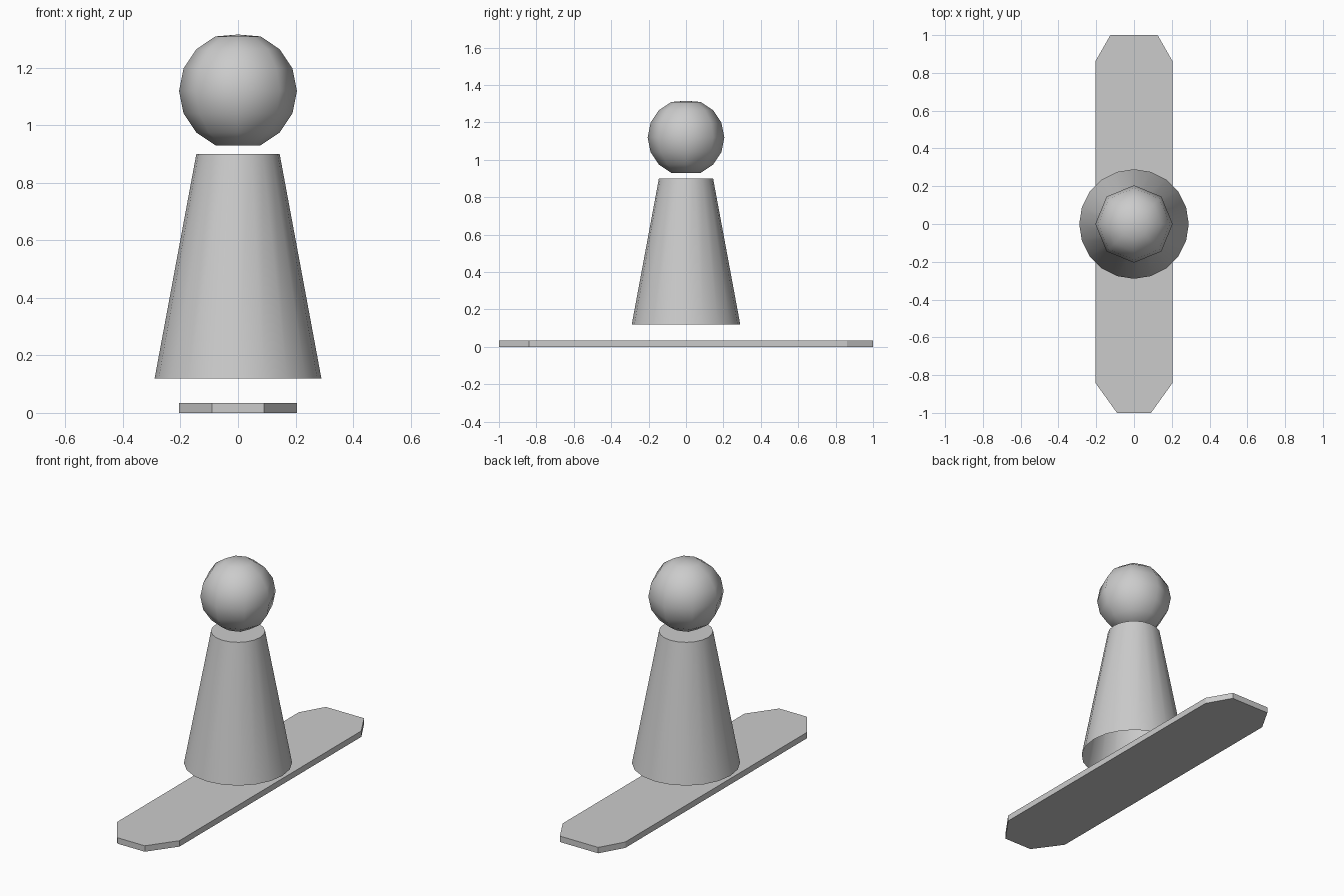
import bpy, bmesh
from math import sin, cos, pi, radians

if "Cube" in bpy.data.objects:
    bpy.data.objects.remove(bpy.data.objects["Cube"])


def finish(name, bm, smooth_angle=None):
    bmesh.ops.recalc_face_normals(bm, faces=bm.faces)
    me = bpy.data.meshes.new(name)
    bm.to_mesh(me)
    bm.free()
    ob = bpy.data.objects.new(name, me)
    bpy.context.collection.objects.link(ob)
    if smooth_angle:
        bpy.ops.object.select_all(action='DESELECT')
        ob.select_set(True)
        bpy.context.view_layer.objects.active = ob
        bpy.ops.object.shade_smooth_by_angle(angle=radians(smooth_angle))
    return ob


def lathe(bm, profile, sides):
    """Revolve (radius, z) pairs around z; returns the vertex rings."""
    rings = [[bm.verts.new((r * cos(2 * pi * i / sides), r * sin(2 * pi * i / sides), z))
              for i in range(sides)] for r, z in profile]
    for a, b in zip(rings, rings[1:]):
        for i in range(sides):
            j = (i + 1) % sides
            bm.faces.new((a[i], a[j], b[j], b[i]))
    return rings


# Board with chamfered ends
bm = bmesh.new()
half = [(0.09, -1.0), (0.205, -0.84), (0.205, 0.86), (0.125, 1.0)]
outline = half + [(-x, y) for x, y in reversed(half)]
base = bm.faces.new([bm.verts.new((x, y, 0)) for x, y in outline])
ext = bmesh.ops.extrude_face_region(bm, geom=[base], use_keep_orig=True)
top = [v for v in ext["geom"] if isinstance(v, bmesh.types.BMVert)]
bmesh.ops.translate(bm, verts=top, vec=(0, 0, 0.035))
finish("board", bm)

# Tapered body, closed on top and open underneath
bm = bmesh.new()
rings = lathe(bm, [(0.29, 0.12), (0.145, 0.90)], 20)
bm.faces.new(rings[-1])
finish("body", bm, 40)

# Eight-sided round head with a flat underside and a shallow tip
bm = bmesh.new()
R, CZ = 0.205, 1.12
rings = lathe(bm, [(R * cos(k * pi / 8), CZ + R * sin(k * pi / 8)) for k in range(-3, 4)], 8)
bm.faces.new(rings[0])
tip = bm.verts.new((0, 0, 1.316))
for i in range(8):
    bm.faces.new((rings[-1][i], rings[-1][(i + 1) % 8], tip))
finish("head", bm, 60)
